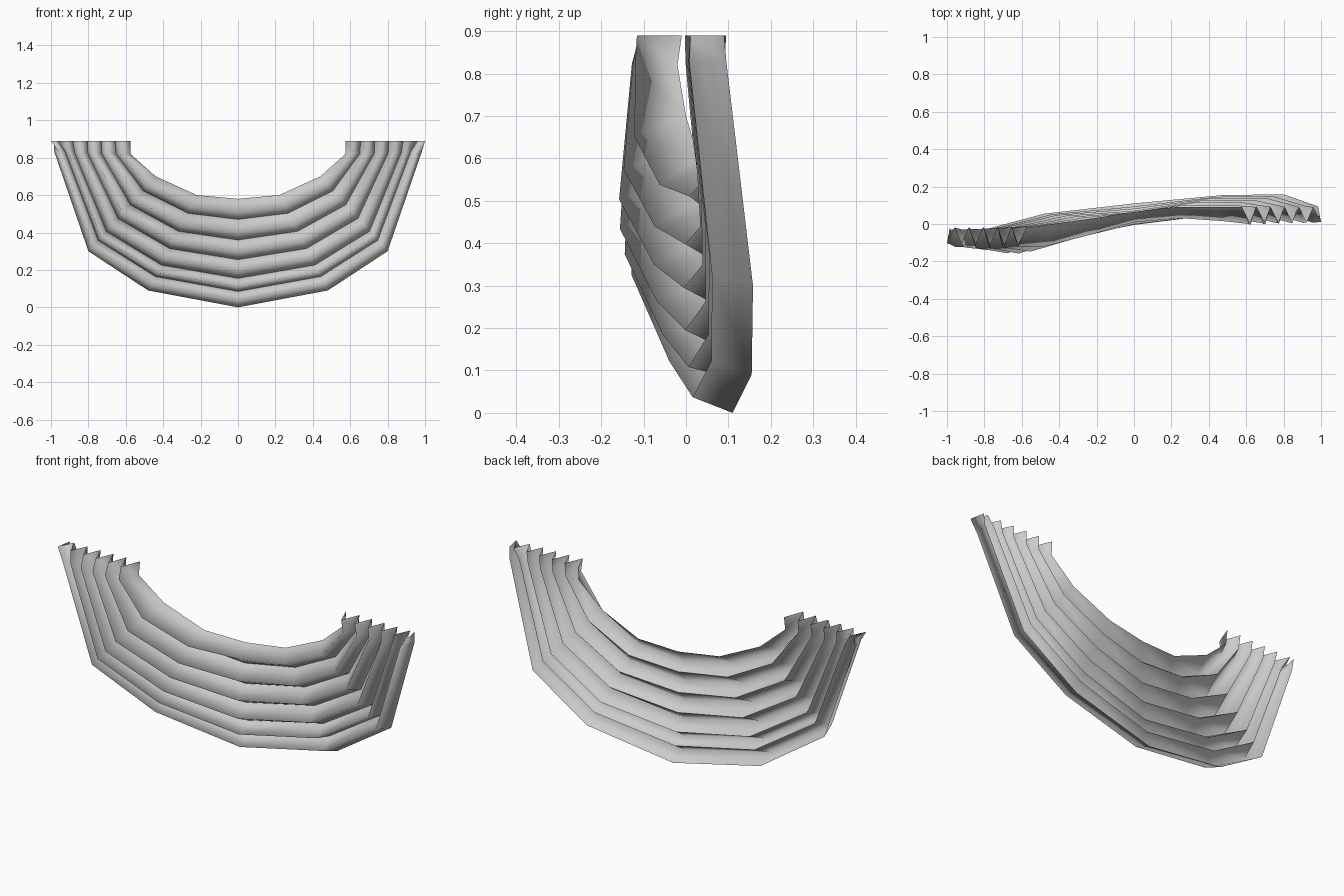
import bpy, bmesh

if "Cube" in bpy.data.objects:
    bpy.data.objects.remove(bpy.data.objects["Cube"])

# Height of each crease at the middle of the swag, from the bottom hem upward
BACK_Z = [0.0, .085, .155, .255, .36, .47, .58]
FRONT_Z = [.037, .108, .195, .295, .398, .51]
# Crease positions along the gathered top ends
BACK_X = [.985, .96, .883, .806, .73, .655, .575]
FRONT_X = [1.0, .923, .846, .769, .692, .615]

# Half outline (x, z) of the outer hem and the inner edge, middle to shoulder
OUTER = [(0, 0), (.48, .09), (.8, .30), (.982, .83)]
INNER = [(0, .58), (.22, .60), (.44, .70), (.575, .82)]

# Depth at nine stations, left to right: (outer, inner, extra at mid-fold)
BACK_Y = [(-.02, -.01, 0), (-.03, -.02, 0), (-.03, 0, 0), (.055, .03, 0),
          (.11, .065, -.02), (.155, .09, 0), (.158, .09, 0), (.095, .09, 0), (.09, .095, 0)]
FRONT_Y = [(-.10, -.118, 0), (-.12, -.115, -.01), (-.118, -.098, -.05), (-.03, -.05, -.035),
           (.022, .02, -.026), (.064, .03, -.008), (.065, .008, 0), (.008, -.002, 0), (.012, -.005, 0)]


def crease(mid_z, end_x, depths):
    """Nine points of one fold line running from the left end to the right end."""
    s = mid_z / .58
    half = [(a[0] + (b[0] - a[0]) * s, a[1] + (b[1] - a[1]) * s)
            for a, b in zip(OUTER, INNER)]
    half.append((end_x, .89))
    line = [(-x, z) for x, z in reversed(half[1:])] + half
    return [(x, a + (b - a) * s + c * 4 * s * (1 - s), z)
            for (x, z), (a, b, c) in zip(line, depths)]


# Alternate back and front creases from hem to inner edge
lines = []
for i in range(7):
    lines.append(crease(BACK_Z[i], BACK_X[i], BACK_Y))
    if i < 6:
        lines.append(crease(FRONT_Z[i], FRONT_X[i], FRONT_Y))

# Pleated cloth sheet, smooth over the front folds and sharp in the valleys
bm = bmesh.new()
rows = [[bm.verts.new(p) for p in line] for line in lines]
for low, high in zip(rows, rows[1:]):
    for j in range(8):
        bm.faces.new((low[j], low[j + 1], high[j + 1], high[j])).smooth = True
for row in rows[::2]:
    for a, b in zip(row, row[1:]):
        bm.edges.get((a, b)).smooth = False

mesh = bpy.data.meshes.new("draped_swag")
bm.to_mesh(mesh)
bm.free()
swag = bpy.data.objects.new("draped_swag", mesh)
bpy.context.collection.objects.link(swag)
